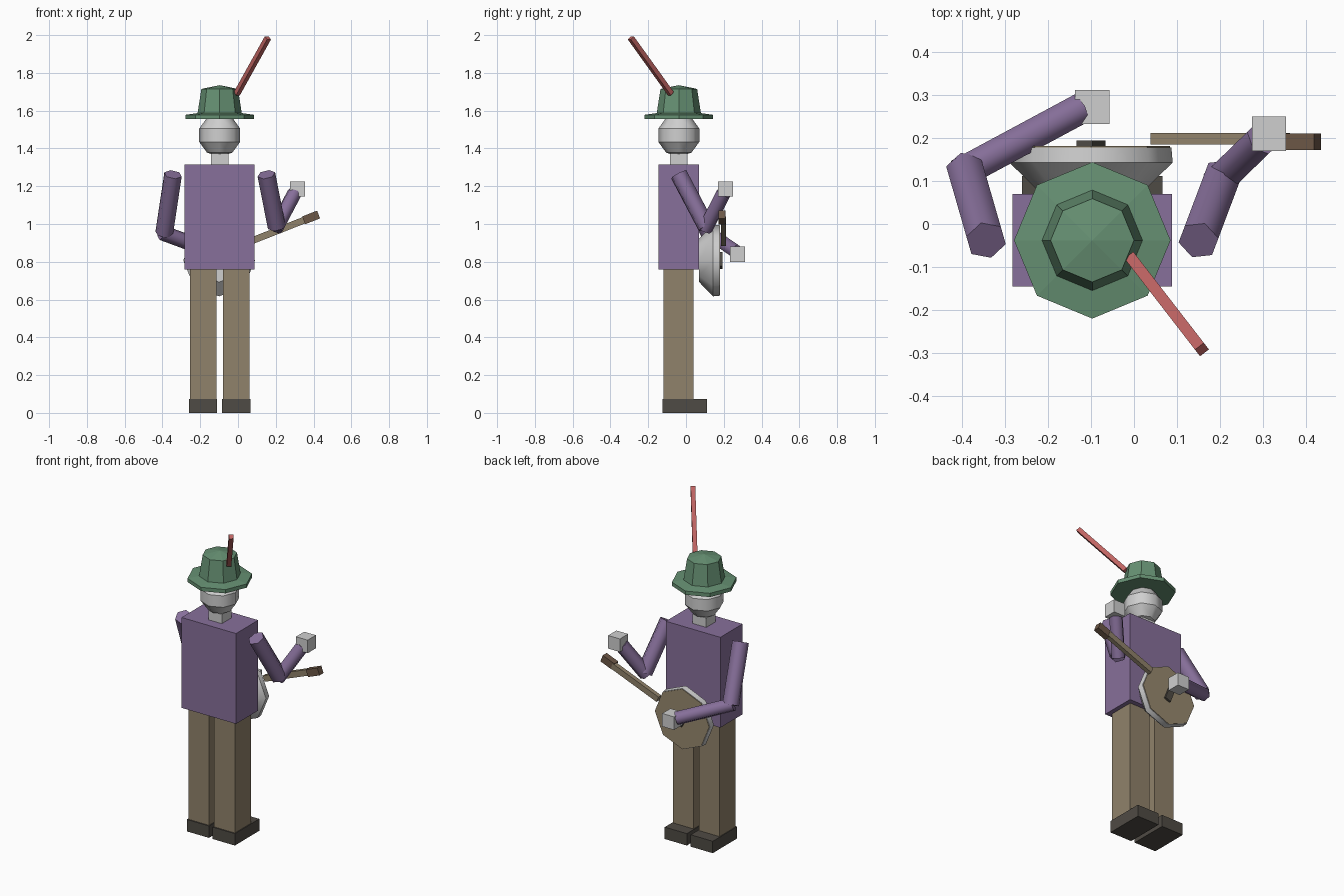
import bpy, bmesh, math
from mathutils import Vector, Matrix

if "Cube" in bpy.data.objects:
    bpy.data.objects.remove(bpy.data.objects["Cube"], do_unlink=True)


def material(name, r, g, b):
    """Flat colour given as 0-255 screen values, stored as linear."""
    col = [(c / 255) ** 2.2 for c in (r, g, b)] + [1]
    m = bpy.data.materials.new(name)
    m.use_nodes = True
    m.diffuse_color = col
    bsdf = m.node_tree.nodes["Principled BSDF"]
    bsdf.inputs["Base Color"].default_value = col
    bsdf.inputs["Roughness"].default_value = 0.9
    return m


PURPLE = material("purple_cloth", 134, 111, 153)
TAN = material("tan_cloth", 143, 129, 106)
DARK = material("dark_leather", 80, 76, 70)
GREEN = material("green_felt", 102, 143, 114)
RED = material("red_feather", 190, 100, 98)
PALE = material("pale_grey", 206, 206, 206)
WOOD = material("light_wood", 150, 136, 110)
BROWN = material("brown_wood", 108, 88, 72)


def finish(name, bm, mat):
    bmesh.ops.recalc_face_normals(bm, faces=bm.faces)
    me = bpy.data.meshes.new(name)
    bm.to_mesh(me)
    bm.free()
    me.materials.append(mat)
    ob = bpy.data.objects.new(name, me)
    bpy.context.collection.objects.link(ob)
    return ob


def box(name, lo, hi, mat, matrix=Matrix()):
    """Box between two corners, optionally placed by a matrix."""
    lo, hi = Vector(lo), Vector(hi)
    bm = bmesh.new()
    bmesh.ops.create_cube(bm, size=1)
    bmesh.ops.scale(bm, vec=hi - lo, verts=bm.verts)
    bmesh.ops.translate(bm, vec=(lo + hi) / 2, verts=bm.verts)
    bm.transform(matrix)
    return finish(name, bm, mat)


def lathe(name, profile, sides, mat, matrix=Matrix(), smooth=True):
    """Turn (radius, height) points round z; rings stay sharp, sides may be smooth."""
    bm = bmesh.new()
    rings = []
    for r, z in profile:
        n = sides if r else 1
        rings.append([bm.verts.new((r * math.sin(i * math.tau / sides),
                                    r * math.cos(i * math.tau / sides), z)) for i in range(n)])
    for a, b in zip(rings, rings[1:]):
        for i in range(sides):
            j = (i + 1) % sides
            quad = [a[i % len(a)], a[j % len(a)], b[j % len(b)], b[i % len(b)]]
            bm.faces.new(list(dict.fromkeys(quad)))
    for f in bm.faces:
        f.smooth = smooth
    for e in bm.edges:
        e.smooth = abs(e.verts[0].co.z - e.verts[1].co.z) > 1e-5
    bm.transform(matrix)
    return finish(name, bm, mat)


def along(a, b):
    """Matrix at a with local z pointing to b, and the distance."""
    a, b = Vector(a), Vector(b)
    d = b - a
    return Matrix.Translation(a) @ d.to_track_quat('Z', 'Y').to_matrix().to_4x4(), d.length


def limb(name, a, b, r, mat):
    m, length = along(a, b)
    return lathe(name, [(0, 0), (r, 0), (r, length), (0, length)], 6, mat, m)


CX, CY = -0.097, -0.038

# Body, legs and shoes
box("torso", (-0.282, -0.145, 0.76), (0.088, 0.07, 1.315), PURPLE)
box("neck", (CX - 0.046, CY - 0.046, 1.3), (CX + 0.046, CY + 0.046, 1.372), PALE)
for side, s in (("left", 1), ("right", -1)):
    x = CX + s * 0.088
    box(side + "_leg", (x - 0.07, -0.118, 0.07), (x + 0.07, 0.04, 0.77), TAN)
    box(side + "_shoe", (x - 0.075, -0.125, 0), (x + 0.075, 0.112, 0.073), DARK)

# Head: coarse ball with five bands
R = 0.114
ball = [(0, -R)] + [(R * math.sin(math.radians(a)), -R * math.cos(math.radians(a)))
                    for a in (36, 72, 108, 144)] + [(0, R)]
lathe("head", ball, 8, PALE, Matrix.Translation((CX, CY, 1.47)))

# Hat with brim, crown and feather
at_hat = Matrix.Translation((CX, CY, 0))
lathe("hat_brim", [(0, 1.555), (0.182, 1.555), (0.182, 1.578), (0.118, 1.587), (0, 1.587)],
      8, GREEN, at_hat, smooth=False)
lathe("hat_crown", [(0, 1.57), (0.118, 1.58), (0.097, 1.715), (0, 1.735)],
      8, GREEN, at_hat, smooth=False)
m, length = along((-0.006, -0.08, 1.69), (0.158, -0.292, 1.985))
box("feather", (-0.013, -0.013, 0), (0.013, 0.013, length), RED, m)

# Arms and hands: shoulder, elbow, wrist, hand centre
arms = {
    "left": ((0.15, -0.038, 1.262), (0.205, 0.108, 0.985), (0.30, 0.2, 1.165), (0.314, 0.21, 1.185)),
    "right": ((-0.344, -0.038, 1.262), (-0.391, 0.125, 0.95), (-0.125, 0.268, 0.852), (CX, 0.272, 0.84)),
}
for side, (shoulder, elbow, wrist, hand) in arms.items():
    limb(side + "_upper_arm", shoulder, elbow, 0.048, PURPLE)
    start = Vector(elbow) - (Vector(wrist) - Vector(elbow)).normalized() * 0.015
    limb(side + "_forearm", start, wrist, 0.041, PURPLE)
    h = Vector((0.04, 0.04, 0.04))
    box(side + "_hand", Vector(hand) - h, Vector(hand) + h, PALE)

# Instrument drum: bowl and rim, facing +y
drum = Matrix.Translation((-0.1, 0, 0.807)) @ Matrix.Rotation(math.radians(-90), 4, 'X')
lathe("drum_bowl", [(0, 0.07), (0.115, 0.07), (0.19, 0.143), (0.187, 0.178), (0, 0.178)],
      8, PALE, drum)
lathe("drum_skin", [(0, 0.176), (0.184, 0.176), (0.184, 0.181), (0, 0.181)],
      8, WOOD, drum, smooth=False)

# Instrument neck, head and bridge, tilted upward to +x
tilt = Matrix.Rotation(math.radians(-21.5), 4, 'Y')
at_neck = Matrix.Translation((0.045, 0, 0.9)) @ tilt
box("instrument_neck", (0, 0.185, -0.018), (0.335, 0.212, 0.018), TAN, at_neck)
box("instrument_head", (0.325, 0.172, -0.022), (0.41, 0.21, 0.022), BROWN, at_neck)
at_drum = Matrix.Translation((-0.1, 0, 0.807)) @ tilt
box("bridge", (-0.02, 0.178, -0.04), (0.02, 0.194, 0.04), DARK, at_drum)
